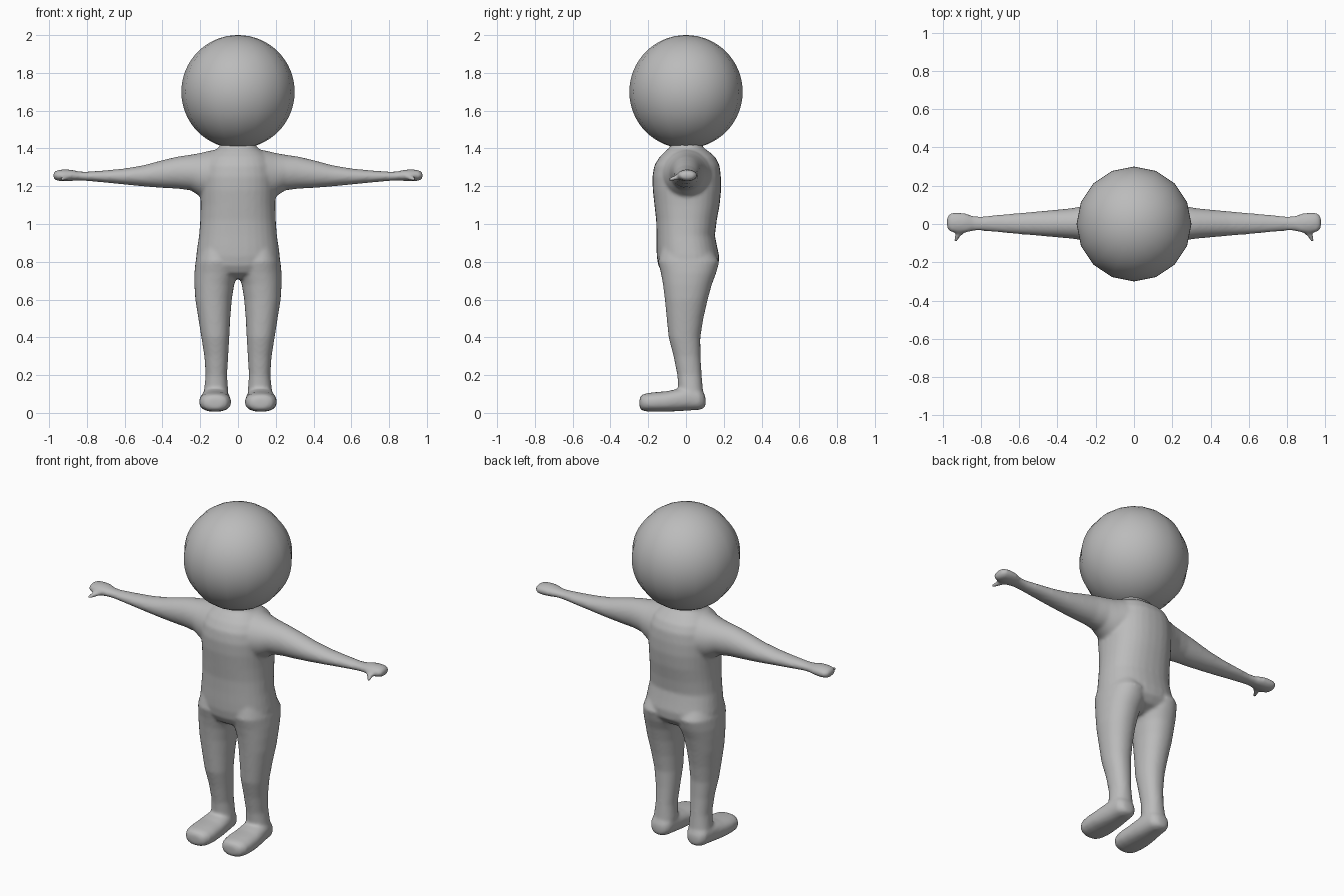
import bpy, bmesh, math
from mathutils import Vector

grey = bpy.data.materials.new("plain grey")
grey.diffuse_color = (0.5, 0.5, 0.5, 1)


def loft(bm, rings, axis, power=2.0, n=32):
    """Skin rings (position, a_min, a_max, b_min, b_max) lying across an axis."""
    loops = []
    for p, a0, a1, b0, b1 in rings:
        loop = []
        for i in range(n):
            t = 2 * math.pi * i / n
            c, s = math.cos(t), math.sin(t)
            a = (a0 + a1) / 2 + (a1 - a0) / 2 * math.copysign(abs(c) ** (2 / power), c)
            b = (b0 + b1) / 2 + (b1 - b0) / 2 * math.copysign(abs(s) ** (2 / power), s)
            co = {'x': (p, a, b), 'y': (a, p, b), 'z': (a, b, p)}[axis]
            loop.append(bm.verts.new(co))
        loops.append(loop)
    faces = [bm.faces.new((l0[i], l0[(i + 1) % n], l1[(i + 1) % n], l1[i]))
             for l0, l1 in zip(loops, loops[1:]) for i in range(n)]
    faces += [bm.faces.new(loops[0]), bm.faces.new(loops[-1])]
    bmesh.ops.recalc_face_normals(bm, faces=faces)


def mirror_rings(rings, axis):
    """Flip rings to the other side of x = 0."""
    if axis == 'x':
        return [(-p, a0, a1, b0, b1) for p, a0, a1, b0, b1 in rings]
    return [(p, -a1, -a0, b0, b1) for p, a0, a1, b0, b1 in rings]


# Torso: z, x range, y range
torso = [(z, -w, w, y0, y1) for z, w, y0, y1 in [
    (0.71, .09, -.07, .07), (0.74, .18, -.125, .14), (0.78, .222, -.147, .172),
    (0.83, .222, -.155, .176), (0.88, .215, -.156, .165), (0.94, .206, -.156, .153),
    (1.02, .20, -.158, .163), (1.10, .198, -.167, .178), (1.18, .20, -.176, .186),
    (1.25, .20, -.178, .185), (1.31, .19, -.168, .178), (1.355, .17, -.14, .155),
    (1.385, .135, -.11, .12), (1.405, .10, -.085, .09), (1.44, .09, -.08, .08)]]
# Arm and hand: x, y range, z range
arm = [(.08, -.14, .15, 1.14, 1.40), (.15, -.125, .135, 1.13, 1.388),
       (.20, -.105, .115, 1.145, 1.376), (.25, -.088, .098, 1.178, 1.367),
       (.32, -.077, .083, 1.187, 1.357), (.40, -.07, .075, 1.191, 1.338),
       (.50, -.061, .066, 1.199, 1.311), (.60, -.053, .057, 1.209, 1.294),
       (.70, -.044, .049, 1.219, 1.284), (.80, -.035, .039, 1.228, 1.277),
       (.84, -.036, .042, 1.230, 1.278), (.88, -.046, .056, 1.228, 1.287),
       (.92, -.048, .06, 1.226, 1.289), (.955, -.043, .058, 1.228, 1.286),
       (.972, -.03, .045, 1.236, 1.277), (.978, -.01, .022, 1.248, 1.266)]
# Thumb: runs forward, x range, z range
thumb = [(-.02, .86, .93, 1.235, 1.275), (-.05, .89, .935, 1.232, 1.262),
         (-.075, .914, .938, 1.226, 1.250), (-.094, .924, .944, 1.224, 1.243)]
# Leg: z, x range, y range
leg = [(.05, .055, .185, -.04, .098), (.12, .052, .18, -.04, .09),
       (.20, .058, .171, -.046, .083), (.30, .052, .178, -.066, .077),
       (.40, .046, .194, -.092, .076), (.50, .041, .21, -.102, .092),
       (.60, .033, .226, -.112, .115), (.68, .02, .231, -.122, .137),
       (.74, .0, .231, -.133, .160), (.80, .0, .225, -.148, .176),
       (.88, .02, .20, -.13, .13)]
# Foot: y, x range, z range
foot = [(-.246, .085, .155, .03, .075), (-.236, .06, .182, .014, .095),
        (-.21, .043, .20, .008, .104), (-.16, .036, .206, .006, .110),
        (-.10, .038, .205, .007, .115), (-.04, .042, .198, .009, .128),
        (.02, .048, .190, .013, .14), (.07, .056, .183, .016, .13),
        (.095, .075, .165, .024, .105), (.104, .10, .14, .04, .08)]

bm = bmesh.new()
loft(bm, torso, 'z', 2.3)
for rings, axis, power in ((arm, 'x', 2.0), (thumb, 'y', 2.0),
                           (leg, 'z', 2.15), (foot, 'y', 2.4)):
    loft(bm, rings, axis, power)
    loft(bm, mirror_rings(rings, axis), axis, power)
mesh = bpy.data.meshes.new("body")
bm.to_mesh(mesh)
bm.free()
body = bpy.data.objects.new("body", mesh)
bpy.context.collection.objects.link(body)
mesh.materials.append(grey)

# Fuse the limbs into one soft skin
fuse = body.modifiers.new("fuse", 'REMESH')
fuse.mode = 'VOXEL'
fuse.voxel_size = 0.009
fuse.use_smooth_shade = True
soften = body.modifiers.new("soften", 'SMOOTH')
soften.factor = 0.5
soften.iterations = 8

# Head: ball with few sides around and many rings
bpy.ops.mesh.primitive_uv_sphere_add(segments=16, ring_count=32, radius=0.3,
                                     location=(0, 0, 1.7))
head = bpy.context.object
head.name = "head"
head.data.materials.append(grey)
bpy.ops.object.shade_smooth()
